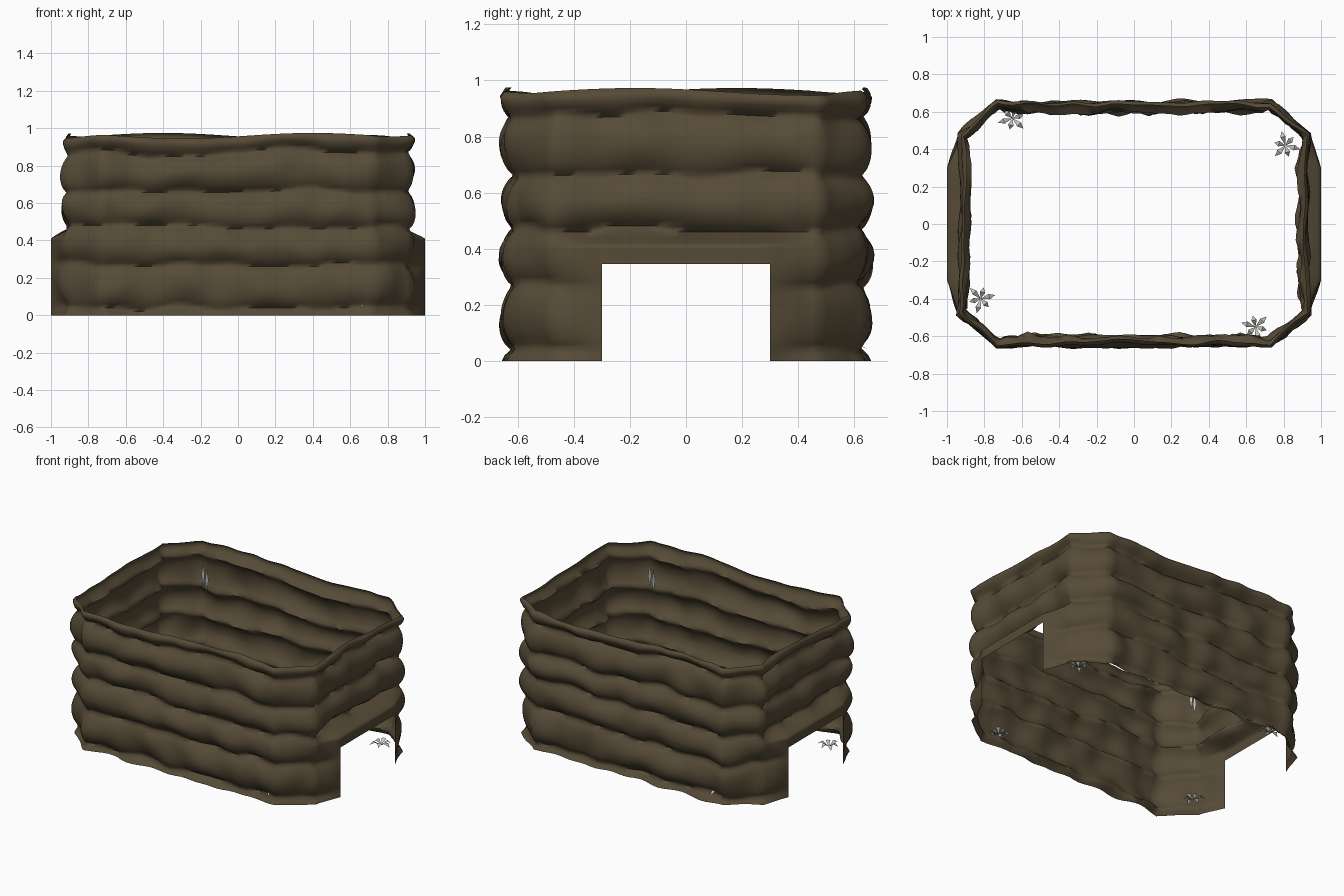
import bpy, bmesh, math
from mathutils import Vector, noise

if "Cube" in bpy.data.objects:
    bpy.data.objects.remove(bpy.data.objects["Cube"])


def material(name, rgb):
    m = bpy.data.materials.new(name)
    m.diffuse_color = (*rgb, 1)
    m.use_nodes = True
    m.node_tree.nodes["Principled BSDF"].inputs["Base Color"].default_value = m.diffuse_color
    return m


EARTH = material("dry earth", (0.094, 0.07, 0.038))
PALE = material("pale grey leaf", (0.55, 0.55, 0.53))


def finish(bm, name, mat, angle=50):
    me = bpy.data.meshes.new(name)
    bm.to_mesh(me)
    bm.free()
    ob = bpy.data.objects.new(name, me)
    bpy.context.collection.objects.link(ob)
    me.materials.append(mat)
    bpy.ops.object.select_all(action='DESELECT')
    ob.select_set(True)
    bpy.context.view_layer.objects.active = ob
    bpy.ops.object.shade_smooth_by_angle(angle=math.radians(angle))
    return ob


# Plan outline at the crests: half of it, then turned 180 degrees
half = [(.73, -.65, 6), (.935, -.48, 6), (.935, -.3, 14), (.935, .3, 6), (.935, .48, 6), (.73, .65, 36)]
corners = half + [(-x, -y, n) for x, y, n in half]
ring = []
for k, (x, y, n) in enumerate(corners):
    nx, ny, _ = corners[(k + 1) % len(corners)]
    ring += [Vector((x + (nx - x) * t / n, y + (ny - y) * t / n)) for t in range(n)]
N = len(ring)
normals = []
for i in range(N):
    d = ring[(i + 1) % N] - ring[i - 1]
    normals.append(Vector((d.y, -d.x)).normalized())

# Heights, with exact rows at the lintel
rows = sorted(set([round(.02 * k, 3) for k in range(48)] + [.346, .41, .95, .96]))
SEAMS = [-.13, .04, .27, .47, .66, .87, 1.02]


def bulge(z):
    for a, b in zip(SEAMS, SEAMS[1:]):
        if z < b:
            return max(0, math.sin(math.pi * (z - a) / (b - a))) ** .6
    return 0


def clamp(v):
    return max(0, min(1, v))


# Thin wall of stacked bulging courses: a single crumpled sheet
bm = bmesh.new()
grid = {}
for i, p in enumerate(ring):
    # seams are deeper along the straight sides than at the corners
    straight = clamp((.78 - abs(p.x)) / .15) if abs(p.y) > .6 else clamp((.5 - abs(p.y)) / .15)
    depth = .045 + .02 * straight
    for j, z in enumerate(rows):
        q = Vector((p.x * 4, p.y * 4, z * 3))
        wob = .035 * noise.noise(q)
        rough = .03 * noise.noise(q * 1.5 + Vector((7, 3, 1)))
        off = .006 - depth * (1 - bulge(z + wob)) + rough - .006 * straight
        # rim turns slightly inwards
        off -= .015 * clamp((z - .94) / .02)
        v = p + normals[i] * off
        # flat frame flaring out around each doorway
        if abs(p.x) > .92:
            w = clamp((.47 - abs(p.y)) / .17) * clamp((.455 - z) / .045)
            v.x += (math.copysign(1.0, p.x) - v.x) * w
        # gently waving top edge, the same when turned 180 degrees
        sy, sx = -math.copysign(1, p.y), math.copysign(1, p.x)
        long_side = .015 * math.cos((p.x * sy - .4) * 4.5)
        short_side = .013 * math.cos((p.y * sx + .18) * 5)
        m = clamp((abs(p.x) - .7) / .2)
        zz = z + clamp((z - .5) / .45) * (long_side * (1 - m) + short_side * m)
        grid[i, j] = bm.verts.new((v.x, v.y, zz))

for i in range(N):
    e = (i + 1) % N
    c = (ring[i] + ring[e]) / 2
    for j in range(len(rows) - 1):
        doorway = abs(c.x) > .92 and abs(c.y) < .3 and rows[j + 1] <= .347
        if not doorway:
            bm.faces.new([grid[i, j], grid[e, j], grid[e, j + 1], grid[i, j + 1]])
bmesh.ops.delete(bm, geom=[v for v in bm.verts if not v.link_faces], context='VERTS')
finish(bm, "earth_wall", EARTH, 85)


def leaf(bm, base, mid, tip, side):
    """Folded leaf blade from base through mid to tip."""
    b, m, t = bm.verts.new(base), bm.verts.new(mid + Vector((0, 0, .004))), bm.verts.new(tip)
    l, r = bm.verts.new(mid + side), bm.verts.new(mid - side)
    for f in ((b, m, l), (l, m, t), (b, r, m), (r, t, m)):
        bm.faces.new(f)


for k, (x, y) in enumerate([(-.65, .565), (.81, .42), (-.82, -.4), (.65, -.55)]):
    # Small rosette plant inside the corner
    bm = bmesh.new()
    c = Vector((x, y, .035))
    for n in range(6):
        a = .3 + k * .5 + n * math.tau / 6
        d = Vector((math.cos(a), math.sin(a), 0))
        s = Vector((-d.y, d.x, 0)) * .015
        reach = .08 if n % 2 else .062
        leaf(bm, c, c + d * reach * .6 + Vector((0, 0, .028)), c + d * reach + Vector((0, 0, .008)), s)
    finish(bm, "rosette_plant_%d" % (k + 1), PALE, 30)

    # Slender sprig hanging above it
    bm = bmesh.new()
    s = Vector((-y, x, 0)).normalized()
    for off, hi, lo in ((-.012, .82, .65), (.012, .86, .69)):
        o = Vector((x, y, 0)) + s * off
        leaf(bm, o + Vector((0, 0, hi)), o + Vector((0, 0, (hi + lo) / 2)),
             o + Vector((0, 0, lo)), s * .011)
    finish(bm, "hanging_sprig_%d" % (k + 1), PALE, 30)
